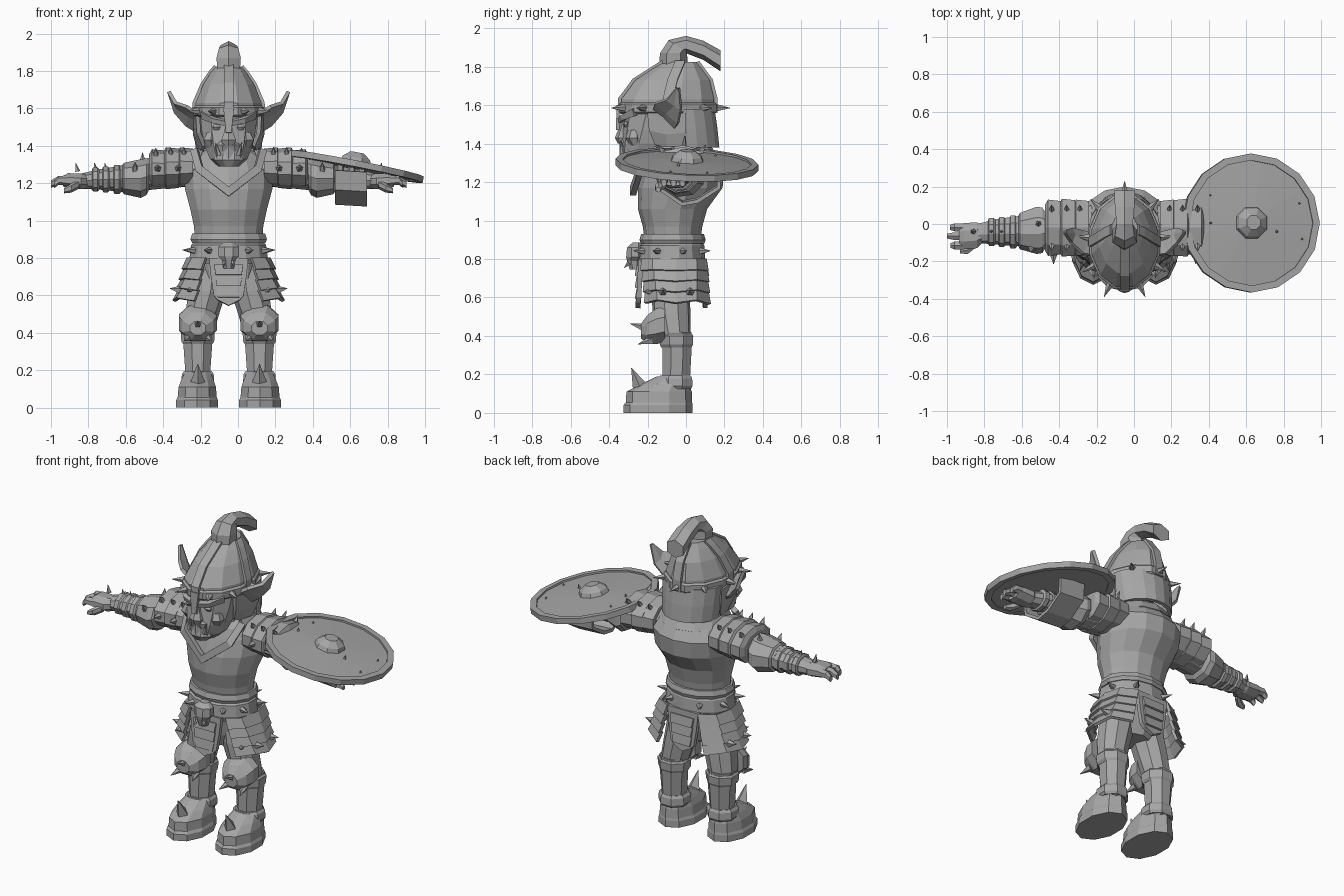
import bpy, bmesh, math
from mathutils import Vector, Matrix, Euler

CX = -0.05  # body centre line; the shield pushes it off the origin
mat = bpy.data.materials.new("grey")
mat.diffuse_color = (0.38, 0.38, 0.38, 1)


def finish(bm, name, thick=0):
    bmesh.ops.recalc_face_normals(bm, faces=bm.faces)
    me = bpy.data.meshes.new(name)
    bm.to_mesh(me)
    bm.free()
    ob = bpy.data.objects.new(name, me)
    ob.location.x = CX
    me.materials.append(mat)
    bpy.context.collection.objects.link(ob)
    if thick:
        m = ob.modifiers.new("thickness", 'SOLIDIFY')
        m.thickness, m.offset = thick, 0
    return ob


def loft(name, rings, axis='z', n=10, s=1):
    """Closed tube through rings (t, centre_1, centre_2, radius_1, radius_2)."""
    bm = bmesh.new()
    loops = []
    for t, a, b, ra, rb in rings:
        loop = []
        for i in range(n):
            w = 2 * math.pi * (i + 0.5) / n
            u, v = a + ra * math.cos(w), b + rb * math.sin(w)
            p = {'z': (u, v, t), 'x': (t, u, v), 'y': (u, t, v)}[axis]
            loop.append(bm.verts.new((p[0] * s, p[1], p[2])))
        loops.append(loop)
    for l, m in zip(loops, loops[1:]):
        for i in range(n):
            j = (i + 1) % n
            bm.faces.new((l[i], l[j], m[j], m[i]))
    bm.faces.new(loops[0])
    bm.faces.new(loops[-1])
    return finish(bm, name)


def sheet(name, rows, thick=0.02, s=1):
    """Thick plate through a grid of points."""
    bm = bmesh.new()
    g = [[bm.verts.new((p[0] * s, p[1], p[2])) for p in r] for r in rows]
    for r, q in zip(g, g[1:]):
        for i in range(len(r) - 1):
            bm.faces.new((r[i], r[i + 1], q[i + 1], q[i]))
    return finish(bm, name, thick)


def spikes(name, items, n=5):
    """Cones from (base, direction, radius, length)."""
    bm = bmesh.new()
    for loc, d, r, h in items:
        d = Vector(d).normalized()
        m = Matrix.Translation(Vector(loc) + d * h * 0.4) @ d.to_track_quat('Z', 'Y').to_matrix().to_4x4()
        bmesh.ops.create_cone(bm, cap_ends=True, segments=n, radius1=r, radius2=0.001, depth=h * 1.2, matrix=m)
    return finish(bm, name)


def mix(a, b, t):
    return tuple(Vector(a).lerp(Vector(b), t))


# Torso, pelvis and belt
loft("cuirass", [(.90, 0, -.07, .185, .145), (.97, 0, -.07, .19, .155), (1.06, 0, -.07, .21, .18),
                 (1.17, 0, -.03, .24, .22), (1.27, 0, -.01, .245, .21), (1.33, 0, -.02, .21, .18),
                 (1.38, 0, -.04, .12, .12)], n=14)
loft("pelvis", [(.58, 0, -.07, .09, .09), (.66, 0, -.07, .17, .12), (.82, 0, -.07, .19, .15)])
loft("belt", [(.77, 0, -.075, .205, .165), (.80, 0, -.075, .215, .175), (.87, 0, -.075, .205, .17),
              (.88, 0, -.07, .195, .16)], n=14)
loft("belt_rim", [(.88, 0, -.07, .2, .165), (.90, 0, -.07, .21, .172), (.93, 0, -.07, .2, .163)], n=14)
collar_out = [(-.2, -.14, 1.37), (-.17, -.235, 1.26), (0, -.275, 1.13), (.17, -.235, 1.26), (.2, -.14, 1.37)]
collar_in = [(-.165, -.15, 1.38), (-.14, -.235, 1.29), (0, -.275, 1.18), (.14, -.235, 1.29), (.165, -.15, 1.38)]
sheet("collar_plate", [collar_out, collar_in], 0.03)
arc = [math.radians(a) for a in range(-30, 211, 30)]
sheet("back_collar", [[(.2 * math.cos(a), -.03 + .19 * math.sin(a), 1.32) for a in arc],
                      [(.17 * math.cos(a), -.04 + .16 * math.sin(a), 1.38) for a in arc]], 0.025)
belt_spikes = []
for a in (20, -25, 62, 118, 160, 205, -60, 240):
    w = math.radians(a)
    c, q = math.cos(w), math.sin(w)
    belt_spikes.append(((.205 * c, -.075 + .17 * q, .84), (c, q, .05), .022, .06))
spikes("belt_spikes", belt_spikes)

# Skull buckle
loft("buckle_skull", [(.745, 0, -.265, .03, .03), (.79, 0, -.27, .04, .04), (.81, 0, -.265, .06, .05),
                      (.86, 0, -.265, .06, .045), (.885, 0, -.255, .03, .025)], n=8)
spikes("buckle_fangs", [((x, -.3, .775), (x, -.6, -.6), .012, .03) for x in (-.025, .025)])

# Loin flaps, front and back, with banded plates
for name, y0, y1 in (("front_flap", -.235, -.25), ("back_flap", .09, .10)):
    out = -.015 if y0 < 0 else .015
    sheet(name, [[(x * w, y0 + (y1 - y0) * k / 3, z - (.03 if x == 0 and k == 3 else 0)) for x in (-1, 0, 1)]
                 for k, (z, w) in enumerate([(.8, .105), (.7, .095), (.6, .08), (.575, .06)])], 0.025)
    for k in range(3):
        z, w = .765 - .06 * k, .078 - .006 * k
        sheet(name + "_band", [[(-w, y0 + out, z), (w, y0 + out, z)],
                               [(-w + .008, y0 + out * 1.6, z - .055), (w - .008, y0 + out * 1.6, z - .055)]], 0.015)

# Hip skirts: overlapping bands flaring outwards
top = [(.12, -.225, .80), (.19, -.17, .80), (.215, -.05, .80), (.19, .05, .80), (.10, .1, .80)]
bot = [(.17, -.2, .575), (.255, -.14, .59), (.275, -.05, .575), (.25, .05, .59), (.15, .115, .57)]
for s in (-1, 1):
    for k in range(4):
        hi = [mix(a, b, k / 4) for a, b in zip(top, bot)]
        lo = [mix(a, b, (k + 1.1) / 4) for a, b in zip(top, bot)]
        lo = [(x * 1.06, y * 1.06, z) for x, y, z in lo]
        sheet("hip_skirt_band", [hi, lo], 0.018, s)
    spikes("hip_skirt_spikes", [((s * .265, y, .63), (s, .1 * y, .15), .026, .05) for y in (-.12, .02)]
           + [((s * .2, -.18, .63), (s * .6, -1, 0), .024, .05)])

# Legs
for s in (-1, 1):
    loft("thigh", [(.40, .165, -.06, .085, .085), (.52, .14, -.075, .095, .10), (.62, .115, -.08, .105, .10),
                   (.76, .095, -.07, .09, .10)], n=9, s=s)
    loft("greave", [(.12, .165, -.055, .075, .08), (.2, .165, -.05, .073, .078), (.36, .165, -.045, .085, .082),
                    (.42, .165, -.05, .085, .085)], n=8, s=s)
    loft("greave_rim", [(.34, .165, -.05, .085, .085), (.355, .165, -.05, .095, .093), (.40, .165, -.05, .098, .095),
                        (.41, .165, -.05, .088, .088)], n=8, s=s)
    loft("ankle_cuff", [(.125, .165, -.055, .085, .088), (.14, .165, -.055, .095, .097),
                        (.18, .165, -.055, .092, .094), (.195, .165, -.055, .08, .085)], n=8, s=s)
    loft("kneepad", [(-.11, .165, .46, .11, .10), (-.155, .165, .45, .11, .10), (-.2, .165, .435, .09, .08),
                     (-.235, .165, .425, .045, .04)], 'y', 8, s)
    spikes("kneepad_spikes", [((s * .165, -.21, .44), (0, -1, .3), .03, .085),
                              ((s * .11, -.19, .375), (-.3 * s, -1, -.3), .025, .065),
                              ((s * .22, -.19, .375), (.3 * s, -1, -.3), .025, .065)])
    loft("boot", [(0, .168, -.145, .118, .18), (.04, .168, -.145, .118, .18), (.055, .168, -.14, .11, .172),
                  (.11, .168, -.14, .105, .17), (.15, .167, -.11, .09, .125), (.19, .165, -.07, .07, .08)], n=10, s=s)
    spikes("toe_spike", [((s * .165, -.235, .125), (0, -.45, 1), .052, .12)], 4)

# Arms, held out to the sides
for s in (-1, 1):
    loft("upper_arm", [(.15, -.02, 1.28, .13, .09), (.45, -.03, 1.245, .10, .085), (.58, -.035, 1.225, .08, .07)],
         'x', 9, s)
    for t, c, ry, rz in ((.19, 1.285, .15, .10), (.265, 1.28, .155, .105), (.34, 1.275, .15, .10)):
        loft("pauldron_band", [(t, -.02, c, ry, rz), (t + .07, -.02, c, ry + .008, rz + .007),
                               (t + .085, -.02, c, ry - .02, rz - .02)], 'x', 10, s)
    loft("elbow_cuff", [(.425, -.03, 1.25, .10, .085), (.44, -.03, 1.235, .125, .10), (.47, -.03, 1.225, .13, .105),
                        (.56, -.035, 1.225, .10, .085), (.57, -.035, 1.225, .08, .07)], 'x', 9, s)
    loft("forearm", [(.55, -.035, 1.225, .085, .075), (.69, -.04, 1.22, .07, .055), (.8, -.05, 1.21, .05, .04)],
         'x', 9, s)
    for t, r in ((.575, .09), (.635, .082), (.69, .077)):
        loft("bracer_band", [(t, -.04, 1.22, r - .01, r - .022), (t + .01, -.04, 1.22, r, r - .012),
                             (t + .035, -.04, 1.22, r, r - .012), (t + .04, -.04, 1.22, r - .012, r - .022)],
             'x', 9, s)
    loft("palm", [(.755, -.055, 1.21, .045, .04), (.79, -.06, 1.21, .075, .045), (.86, -.065, 1.215, .075, .042),
                  (.885, -.065, 1.21, .065, .03)], 'x', 8, s)
    for k, (y, e) in enumerate(((-.115, .93), (-.065, .95), (-.018, .935))):
        loft("finger", [(.86, y, 1.215, .024, .026), (.91, y, 1.215, .024, .024), (e, y, 1.195, .015, .02)], 'x', 6, s)
    loft("thumb", [(.80, -.11, 1.195, .022, .025), (.84, -.14, 1.175, .025, .025), (.88, -.145, 1.16, .013, .014)],
         'x', 6, s)
    arm = [(.24, .07, 1.36), (.24, -.11, 1.36), (.31, .07, 1.36), (.31, -.11, 1.36), (.39, .07, 1.355),
           (.39, -.11, 1.355), (.46, .0, 1.32), (.50, -.12, 1.28)]
    spikes("arm_spikes", [((s * x, y, z - .01), (0, y + .02, .12), .024, .055) for x, y, z in arm]
           + [((s * t, -.04, 1.27), (s * .2, 0, 1), .015, .04) for t in (.655, .71, .81)]
           + [((s * t, -.165, 1.28), (0, -1, .1), .024, .05) for t in (.27, .38)])

# Head and face
loft("head", [(1.29, 0, -.22, .06, .07), (1.33, 0, -.22, .105, .125), (1.40, 0, -.2, .135, .145),
              (1.47, 0, -.18, .15, .155), (1.6, 0, -.14, .165, .18)], n=10)
loft("jaw", [(1.29, 0, -.28, .045, .045), (1.325, 0, -.285, .085, .065), (1.365, 0, -.28, .08, .06)], n=8)
loft("muzzle", [(1.37, 0, -.28, .09, .06), (1.405, 0, -.29, .08, .065), (1.44, 0, -.28, .05, .06)], n=8)
loft("nose", [(1.40, 0, -.33, .035, .025), (1.43, 0, -.335, .045, .035), (1.48, 0, -.325, .025, .025),
              (1.53, 0, -.315, .02, .02)], n=6)
loft("neck", [(1.25, 0, -.06, .12, .13), (1.45, 0, -.09, .12, .13)], n=8)
for s in (-1, 1):
    loft("cheek", [(1.39, .09, -.26, .03, .03), (1.43, .095, -.275, .045, .04), (1.47, .09, -.27, .03, .03)], n=6, s=s)
    loft("eye", [(1.485, .065, -.31, .015, .01), (1.5, .065, -.315, .025, .015), (1.515, .065, -.31, .015, .01)],
         n=6, s=s)
    sheet("brow", [[(.015, -.34, 1.535), (.08, -.33, 1.55), (.14, -.27, 1.585)],
                   [(.015, -.335, 1.51), (.08, -.32, 1.525), (.135, -.26, 1.545)]], 0.03, s)
    sheet("cheek_guard", [[(.165, -.2, 1.56), (.18, -.1, 1.56), (.185, .0, 1.56)],
                          [(.16, -.19, 1.47), (.17, -.1, 1.45), (.18, .0, 1.46)],
                          [(.13, -.16, 1.40), (.145, -.1, 1.37), (.16, -.02, 1.39)]], 0.022, s)
    # Long pointed ear with a cupped middle
    sheet("ear", [[(.16, -.17, 1.57), (.15, -.13, 1.53), (.16, -.06, 1.47)],
                  [(.225, -.16, 1.61), (.21, -.1, 1.56), (.225, -.04, 1.51)],
                  [(.285, -.1, 1.63), (.27, -.06, 1.6), (.285, -.025, 1.58)],
                  [(.32, -.05, 1.69), (.318, -.045, 1.685), (.32, -.035, 1.69)]], 0.02, s)
spikes("tusks", [((s * .055, -.33, 1.36), (s * .25, -.15, 1), .016, .06) for s in (-1, 1)])

# Helmet
dome = [(1.56, -.095, .185, .25), (1.63, -.095, .183, .25), (1.73, -.07, .14, .2), (1.79, -.045, .10, .13),
        (1.825, -.03, .07, .09)]
loft("helmet", [(z, 0, c, rx, ry) for z, c, rx, ry in dome], n=12)
loft("helmet_rim", [(1.555, 0, -.095, .183, .25), (1.565, 0, -.095, .195, .262), (1.605, 0, -.095, .195, .262),
                    (1.615, 0, -.095, .183, .25)], n=12)
for w in (-math.pi / 2, math.pi / 2, 0, math.pi):  # raised ribs
    d = Vector((math.cos(w), math.sin(w), 0))
    e = Vector((-d.y, d.x, 0)) * .026
    mids = [Vector((rx * d.x, c + ry * d.y, z)) for z, c, rx, ry in dome]
    sheet("helmet_rib", [[m + e, m - e] for m in mids], 0.02)
sheet("nose_guard", [[(-.028, -.35, 1.6), (.028, -.35, 1.6)], [(-.015, -.355, 1.47), (.015, -.355, 1.47)]], 0.02)
arc = [math.radians(a) for a in range(0, 181, 20)]
sheet("neck_guard", [[(rx * math.cos(a), c + ry * math.sin(a), z) for a in arc]
                     for z, c, rx, ry in ((1.58, -.02, .18, .16), (1.48, -.01, .175, .165), (1.38, .0, .165, .165))], 0.022)
rim_spikes = []
for a in (90, 45, 135, 5, 175, -30, 210, -65, 245):
    w = math.radians(a)
    c, q = math.cos(w), math.sin(w)
    rim_spikes.append(((.185 * c, -.095 + .25 * q, 1.585), (c, q, 0), .026, .075))
spikes("helmet_spikes", rim_spikes)

# Plume: faceted tail bending backwards
path = [(-.065, 1.81, .07, 90, .075), (-.065, 1.87, .075, 75, .07), (-.04, 1.905, .06, 50, .06),
        (.0, 1.915, .05, 80, .045), (.09, 1.885, .06, 95, .05), (.18, 1.83, .065, 90, .055)]
bm = bmesh.new()
tilt = [(0, 1), (-.25, .97), (-.7, .7), (-.95, .0), (-.97, .0), (-1, 0)]
loops = []
for k, (y, z, w, _, r) in enumerate(path):
    side = Vector((0, 1, 0)) if k < 2 else (Vector((0, .75, -.5)).normalized() if k == 2 else Vector((0, 0, -1)))
    loops.append([bm.verts.new(Vector((0, y, z)) + side * r * math.cos(a) + Vector((w * math.sin(a), 0, 0)))
                  for a in [math.pi * i / 3 for i in range(6)]])
for l, m in zip(loops, loops[1:]):
    for i in range(6):
        bm.faces.new((l[i], l[(i + 1) % 6], m[(i + 1) % 6], m[i]))
bm.faces.new(loops[0])
bm.faces.new(loops[-1])
finish(bm, "plume")

# Shield, tilted over the left forearm, with boss, rivets and arm strap
parts = [loft("shield_disc", [(-.012, 0, 0, .345, .345), (.006, 0, 0, .345, .345), (.022, 0, 0, .09, .09)], n=16),
         loft("shield_boss", [(.015, 0, 0, .092, .092), (.045, 0, 0, .08, .08), (.075, 0, 0, .04, .04)], n=8),
         spikes("shield_rivets", [((.3 * math.cos(a), .22 * math.sin(a), .008), (0, 0, 1), .008, .015)
                                  for a in (-.4, .5, 2.4, 3.5)])]
ring = [2 * math.pi * i / 16 for i in range(17)]
parts.append(sheet("shield_rim", [[(r * math.cos(a), r * math.sin(a), 0) for a in ring] for r in (.335, .372)], 0.034))
for ob in parts:
    ob.location = (.625, .005, 1.29)
    ob.rotation_euler = Euler((math.radians(-2.5), math.radians(11), 0))
strap = [(-.14, 1.26), (-.13, 1.16), (-.02, 1.085), (.06, 1.10), (.17, 1.17), (.175, 1.27)]
sheet("shield_strap", [[(x, y, z + .01 * (x < .6)) for y, z in strap] for x in (.57, .74)], 0.02)
